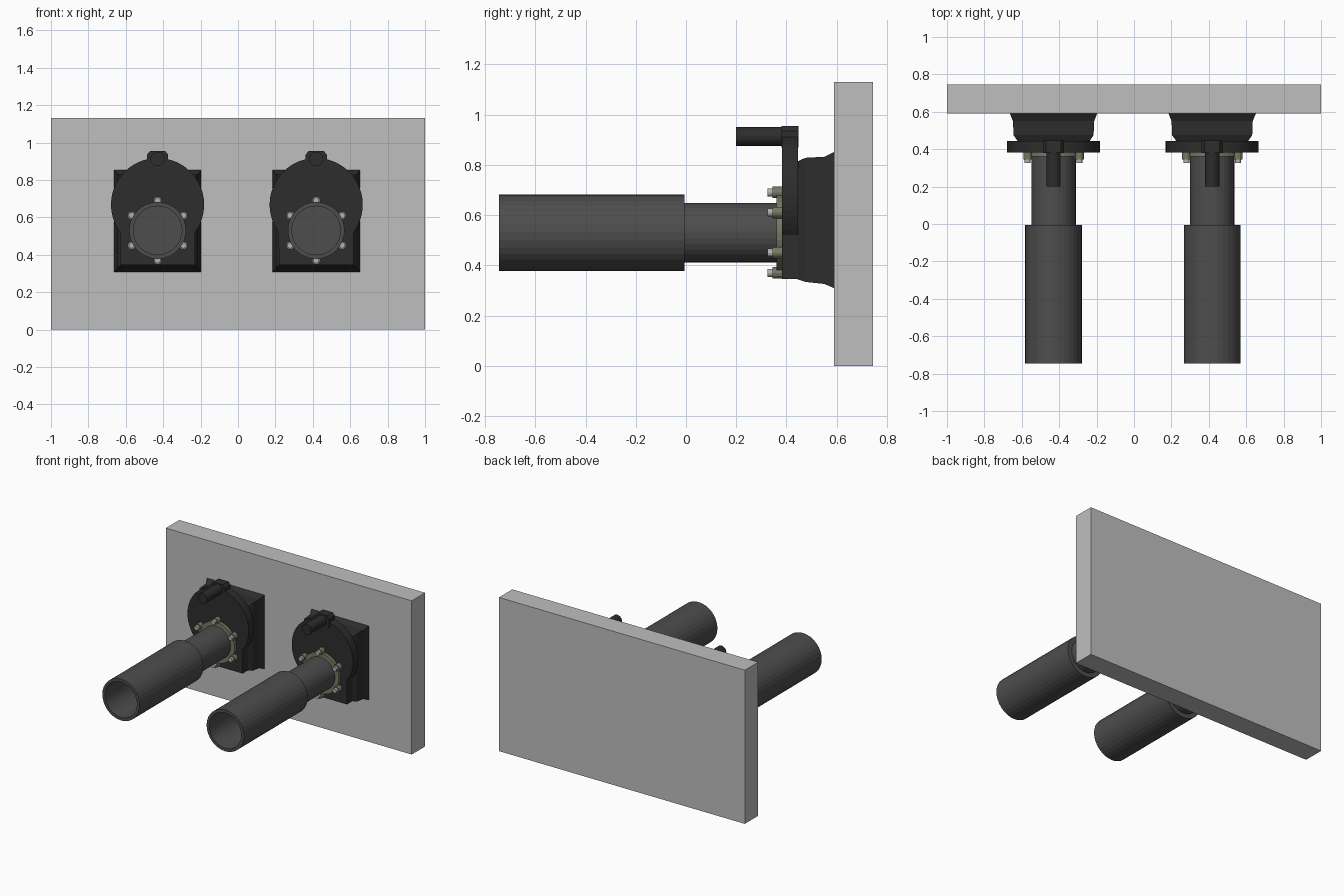
import bpy, bmesh
from math import sin, cos, pi, radians, asin

if "Cube" in bpy.data.objects:
    bpy.data.objects.remove(bpy.data.objects["Cube"])


def material(name, r, g, b):
    m = bpy.data.materials.new(name)
    m.diffuse_color = (r, g, b, 1)
    m.use_nodes = True
    m.node_tree.nodes["Principled BSDF"].inputs["Base Color"].default_value = m.diffuse_color
    return m


GREY = material("wall grey", 0.52, 0.52, 0.52)
TUBE = material("tube grey", 0.075, 0.075, 0.075)
DARK = material("housing black", 0.026, 0.026, 0.026)
OLIVE = material("flange olive", 0.19, 0.19, 0.125)
STEEL = material("bolt steel", 0.45, 0.45, 0.45)


def loft(name, sections, mat, cx=0.0):
    """Skin matching (y, [(x, z), ...]) sections along y and cap both ends."""
    bm = bmesh.new()
    rings = [[bm.verts.new((cx + x, y, z)) for x, z in pts] for y, pts in sections]
    n = len(rings[0])
    for a, b in zip(rings, rings[1:]):
        for i in range(n):
            j = (i + 1) % n
            bm.faces.new((a[i], a[j], b[j], b[i]))
    bm.faces.new(rings[0])
    bm.faces.new(rings[-1])
    bmesh.ops.recalc_face_normals(bm, faces=bm.faces)
    me = bpy.data.meshes.new(name)
    bm.to_mesh(me)
    bm.free()
    me.materials.append(mat)
    ob = bpy.data.objects.new(name, me)
    bpy.context.collection.objects.link(ob)
    return ob


def circle(r, z, n=32, x=0.0):
    return [(x + r * cos(2 * pi * i / n), z + r * sin(2 * pi * i / n)) for i in range(n)]


def rect(w, z0, z1):
    return [(-w, z0), (w, z0), (w, z1), (-w, z1)]


def rod(name, r, y0, y1, z, mat, cx, n=32):
    return loft(name, [(y0, circle(r, z, n)), (y1, circle(r, z, n))], mat, cx)


# Backing wall
loft("wall", [(0.59, rect(1, 0, 1.13)), (0.745, rect(1, 0, 1.13))], GREY)

AXIS = 0.53     # height of the tube axis
DISC = 0.668    # height of the round plate centre

for side, cx in (("left", -0.43), ("right", 0.418)):
    # Wide sleeve with a deep blind bore
    loft(side + "_sleeve", [(y, circle(r, AXIS)) for y, r in
         ((-0.03, 0.13), (-0.745, 0.13), (-0.745, 0.152), (-0.005, 0.152))], TUBE, cx)
    # Narrow neck tube
    rod(side + "_neck", 0.119, -0.01, 0.39, AXIS, TUBE, cx)
    # Flange with six bolted bosses
    rod(side + "_flange", 0.15, 0.36, 0.39, AXIS, OLIVE, cx)
    for k in range(6):
        a = radians(90 + 60 * k)
        bx, bz = cx + 0.16 * cos(a), AXIS + 0.16 * sin(a)
        rod(f"{side}_boss_{k}", 0.023, 0.345, 0.39, bz, OLIVE, bx, 12)
        rod(f"{side}_bolt_{k}", 0.016, 0.325, 0.35, bz, STEEL, bx, 12)

    # Mounting plate: a disc merging into a square foot
    a0 = -asin(0.148 / 0.249)
    arc = [a0 + (pi - 2 * a0) * i / 40 for i in range(41)]
    outline = [(0.249 * cos(a), DISC + 0.249 * sin(a)) for a in arc]
    outline += [(-0.2, 0.345), (0.2, 0.345)]
    loft(side + "_plate", [(0.383, outline), (0.445, outline)], DARK, cx)

    # Chamfered lug and peg on top of the plate
    lug = [(-0.057, 0.87), (0.057, 0.87), (0.057, 0.935), (0.04, 0.955),
           (-0.04, 0.955), (-0.057, 0.935)]
    loft(side + "_lug", [(0.38, lug), (0.447, lug)], DARK, cx)
    rod(side + "_peg", 0.038, 0.2, 0.4, 0.912, DARK, cx, 24)

    # Housing flaring out to the wall
    loft(side + "_housing", [(y, rect(w, z0, z1)) for y, w, z0, z1 in
         ((0.44, 0.19, 0.346, 0.812), (0.475, 0.214, 0.334, 0.828),
          (0.55, 0.217, 0.326, 0.832), (0.592, 0.234, 0.308, 0.853))], DARK, cx)
